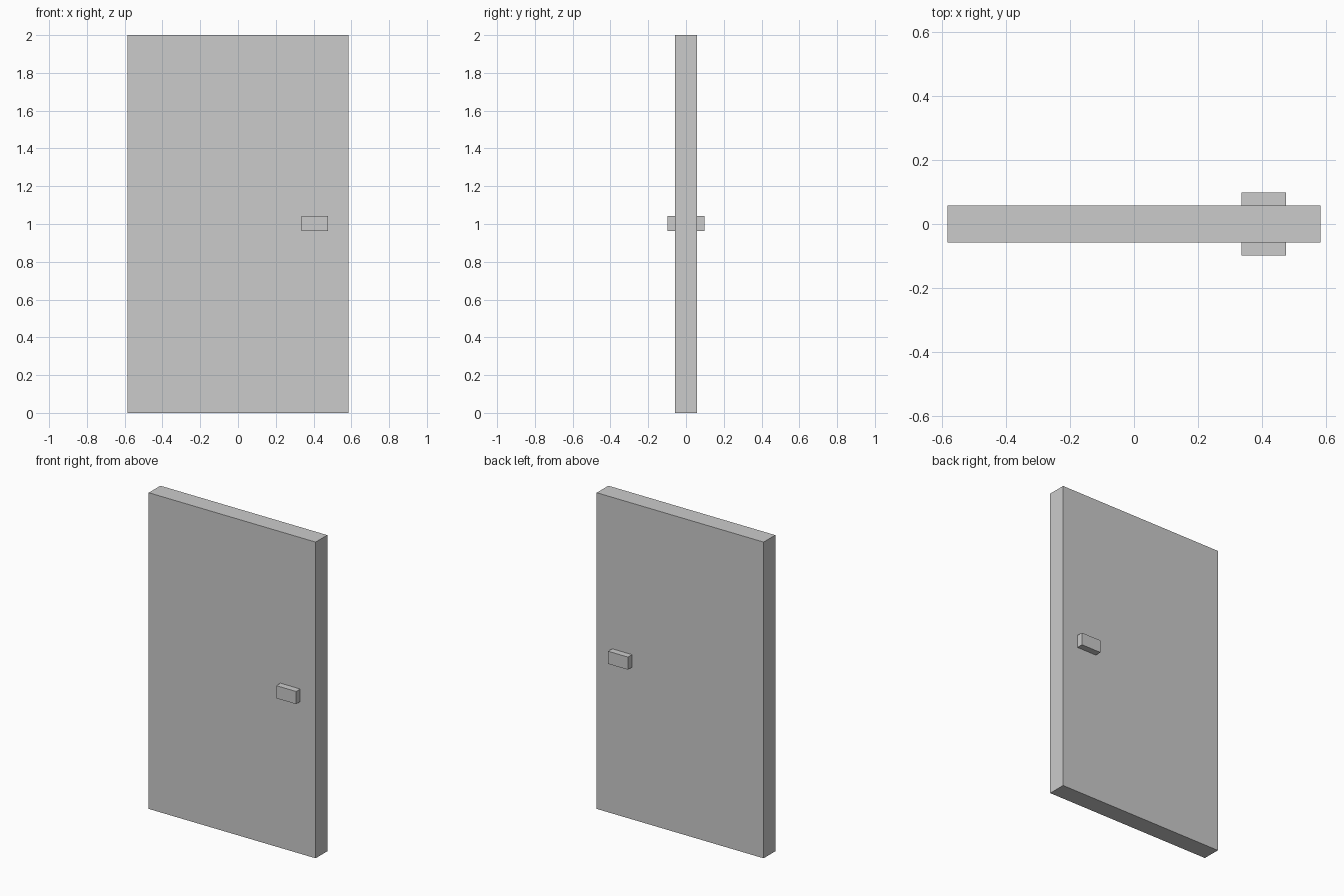
import bpy

if "Cube" in bpy.data.objects:
    bpy.data.objects.remove(bpy.data.objects["Cube"])


def box(name, lo, hi):
    """Axis-aligned box between two corners."""
    centre = [(a + b) / 2 for a, b in zip(lo, hi)]
    bpy.ops.mesh.primitive_cube_add(size=1, location=centre)
    obj = bpy.context.object
    obj.name = name
    obj.scale = [b - a for a, b in zip(lo, hi)]
    bpy.ops.object.transform_apply(location=False, rotation=False, scale=True)
    return obj


HALF_W, HALF_T, HANDLE_Y = 0.584, 0.058, 0.099

# Door slab
box("door_panel", (-HALF_W, -HALF_T, 0), (HALF_W, HALF_T, 2))

# Handle on each face
for name, y0, y1 in (("front_handle", -HANDLE_Y, -HALF_T),
                     ("back_handle", HALF_T, HANDLE_Y)):
    box(name, (0.337, y0, 0.962), (0.476, y1, 1.042))
